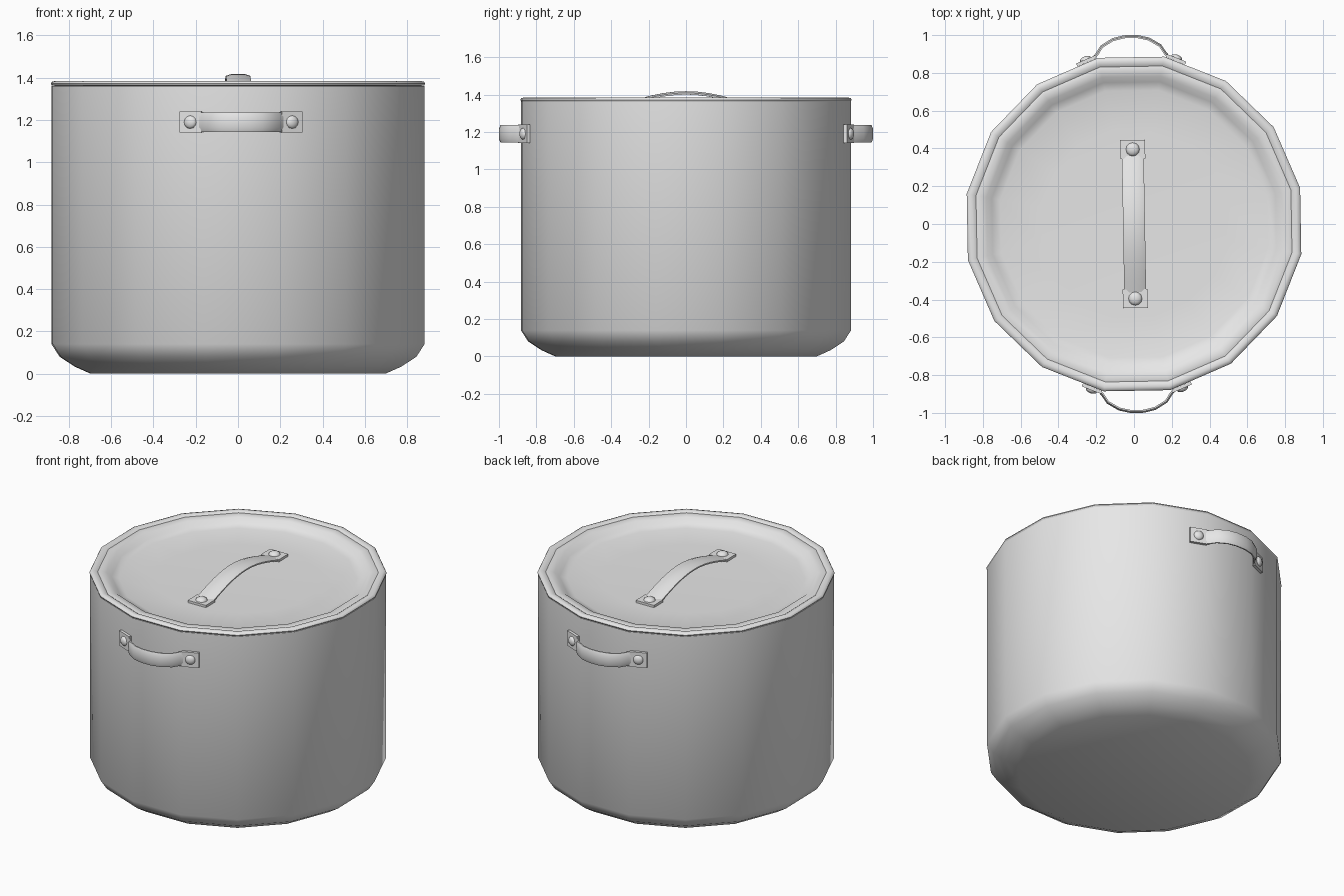
import bpy, bmesh, math
from mathutils import Matrix, Vector

if "Cube" in bpy.data.objects:
    bpy.data.objects.remove(bpy.data.objects["Cube"])

SIDES = 16
TURN = math.radians(1)          # whole pot is turned very slightly
steel = bpy.data.materials.new("brushed_steel")
steel.diffuse_color = (0.8, 0.8, 0.8, 1)
steel.use_nodes = True
steel.node_tree.nodes["Principled BSDF"].inputs["Base Color"].default_value = steel.diffuse_color


def finish(bm, name, angle):
    bmesh.ops.recalc_face_normals(bm, faces=bm.faces)
    me = bpy.data.meshes.new(name)
    bm.to_mesh(me)
    bm.free()
    me.materials.append(steel)
    for p in me.polygons:
        p.use_smooth = True
    me.set_sharp_from_angle(angle=math.radians(angle))
    ob = bpy.data.objects.new(name, me)
    bpy.context.collection.objects.link(ob)
    return ob


def lathe(name, profile, angle):
    """Revolve (radius, z) points into a 16-sided surface; radius 0 makes a tip."""
    bm = bmesh.new()
    rings = []
    for r, z in profile:
        if r == 0:
            rings.append([bm.verts.new((0, 0, z))] * SIDES)
            continue
        ring = []
        for i in range(SIDES):
            a = TURN + (i + 0.5) * math.tau / SIDES
            ring.append(bm.verts.new((r * math.cos(a), r * math.sin(a), z)))
        rings.append(ring)
    for lo, hi in zip(rings, rings[1:]):
        for i in range(SIDES):
            j = (i + 1) % SIDES
            vs = list(dict.fromkeys((lo[i], lo[j], hi[j], hi[i])))
            bm.faces.new(vs)
    return finish(bm, name, angle)


def strap(bm, path, half, t):
    """Sweep a crowned band along (u, h) points; the band's width runs along y."""
    section = [(-half, -t), (-half, 0), (-half * .55, t), (half * .55, t), (half, 0), (half, -t)]
    pts = [Vector(p) for p in path]
    rings = []
    for i, p in enumerate(pts):
        d = (pts[min(i + 1, len(pts) - 1)] - pts[max(i - 1, 0)]).normalized()
        n = Vector((-d.y, d.x))
        rings.append([bm.verts.new((p.x + n.x * h, v, p.y + n.y * h)) for v, h in section])
    for a, b in zip(rings, rings[1:]):
        for k in range(6):
            m = (k + 1) % 6
            bm.faces.new((a[k], a[m], b[m], b[k]))
    bm.faces.new(rings[0])
    bm.faces.new(rings[-1])


def plate(bm, u, h, tilt, length, width, t, rivet):
    """Flat end plate with a domed rivet on top."""
    place = Matrix.Translation((u, 0, h)) @ Matrix.Rotation(tilt, 4, 'Y')
    bmesh.ops.create_cube(bm, size=1, matrix=place @ Matrix.Diagonal((length, width, t, 1)))
    dome = place @ Matrix.Translation((0, 0, t / 2)) @ Matrix.Diagonal((rivet, rivet, rivet * .55, 1))
    bmesh.ops.create_uvsphere(bm, u_segments=12, v_segments=8, radius=1, matrix=dome)


# Pot body with rounded base
lathe("pot_body", [(0, 0), (.71, 0), (.785, .033), (.858, .08), (.897, .14),
                   (.897, 1.362), (.85, 1.362)], 40)

# Lid rim and recessed lid
lathe("lid_rim", [(.85, 1.36), (.895, 1.363), (.9, 1.372), (.895, 1.381), (.878, 1.385),
                  (.86, 1.382), (.848, 1.374)], 50)
lathe("lid", [(.86, 1.372), (.848, 1.376), (.83, 1.378), (.795, 1.372), (.765, 1.345),
              (.72, 1.333), (.5, 1.327), (0, 1.322)], 60)

# Lid handle: arched strap with riveted ends
bm = bmesh.new()
arc = [(-.36 + .72 * i / 12) for i in range(13)]
strap(bm, [(u, 1.333 + .076 * math.cos(u / .36 * math.pi / 2)) for u in arc], .058, .009)
for s in (-1, 1):
    plate(bm, s * .395, 1.334, 0, .1, .132, .016, .036)
lid_handle = finish(bm, "lid_handle", 35)
lid_handle.matrix_world = Matrix.Rotation(math.pi / 2 + TURN, 4, 'Z')

# Two side handles, standing out from the wall
half_path = [(.2, .88), (.182, .9), (.155, .942), (.095, .978), (.035, .992)]
path = [(-u, h) for u, h in half_path] + half_path[::-1]
for name, turn in (("front_handle", 0), ("back_handle", math.pi)):
    bm = bmesh.new()
    strap(bm, path, .046, .008)
    for s in (-1, 1):
        plate(bm, s * .238, .867, s * math.radians(22.5), .108, .1, .018, .031)
    ob = finish(bm, name, 35)
    # local: u -> x, height -> -y, width -> z
    stand = Matrix(((1, 0, 0, 0), (0, 0, -1, 0), (0, 1, 0, 1.19), (0, 0, 0, 1)))
    ob.matrix_world = Matrix.Rotation(turn + TURN, 4, 'Z') @ stand
